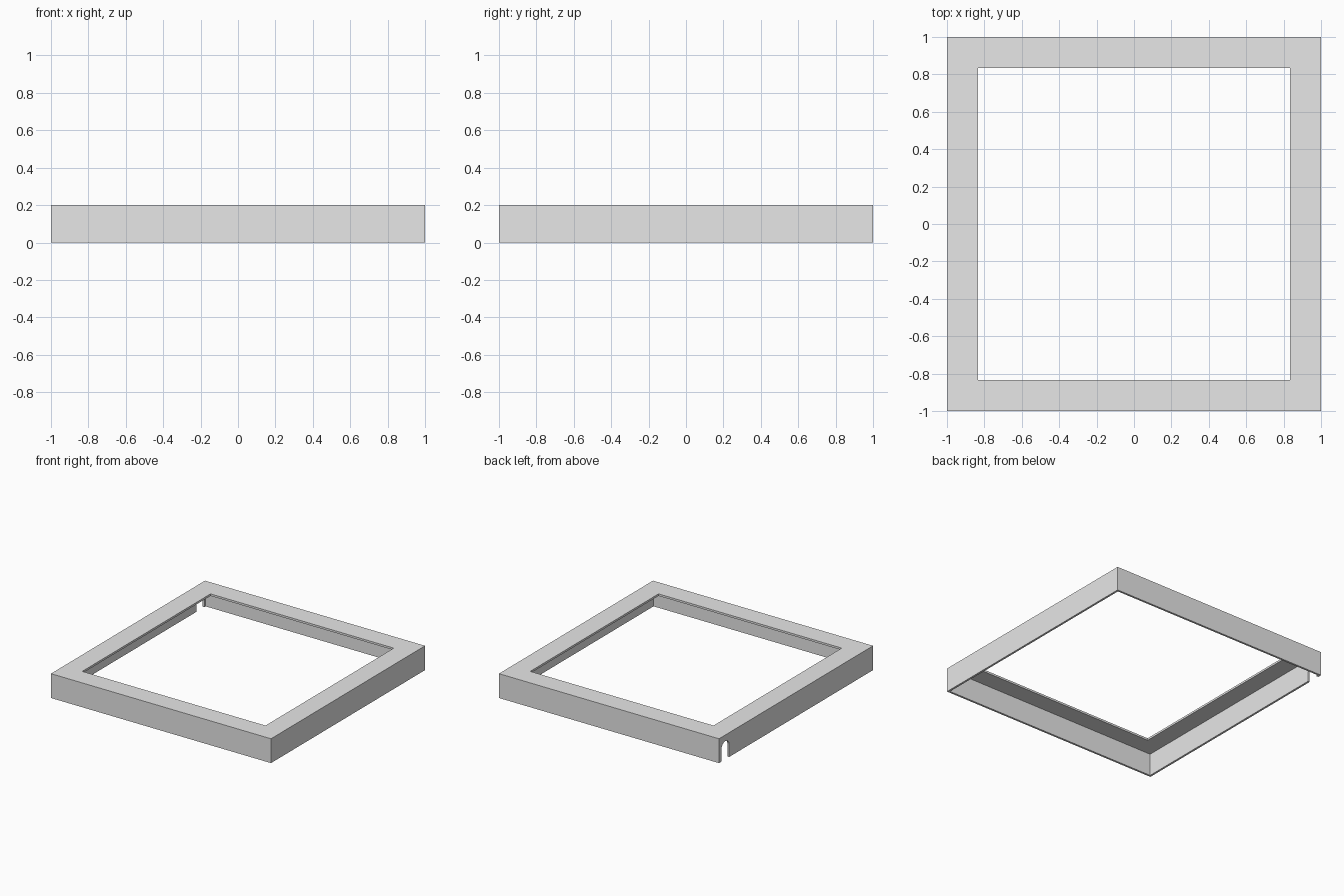
import bpy
import bmesh
import math

default = bpy.data.objects.get("Cube")
if default:
    bpy.data.objects.remove(default, do_unlink=True)

HEIGHT = 0.2
WALL = 1 / 60       # sheet thickness of walls and top
OPENING = 0.833     # half width of the top opening


def make_object(name, bm):
    bmesh.ops.recalc_face_normals(bm, faces=bm.faces)
    mesh = bpy.data.meshes.new(name)
    bm.to_mesh(mesh)
    bm.free()
    obj = bpy.data.objects.new(name, mesh)
    bpy.context.scene.collection.objects.link(obj)
    return obj


# Plain grey material
grey = bpy.data.materials.new("light grey")
grey.use_nodes = True
colour = (0.8, 0.8, 0.8, 1)
grey.diffuse_color = colour
grey.node_tree.nodes["Principled BSDF"].inputs["Base Color"].default_value = colour

# Square frame: an L-shaped section carried round the four corners
inner = 1 - WALL
under = HEIGHT - WALL
section = [(1, 0), (1, HEIGHT), (OPENING, HEIGHT),
           (OPENING, under), (inner, under), (inner, 0)]
corners = [(-1, -1), (1, -1), (1, 1), (-1, 1)]
bm = bmesh.new()
rings = [[bm.verts.new((sx * r, sy * r, z)) for sx, sy in corners]
         for r, z in section]
for i, ring in enumerate(rings):
    following = rings[(i + 1) % len(rings)]
    for j in range(4):
        k = (j + 1) % 4
        bm.faces.new((ring[j], ring[k], following[k], following[j]))
frame = make_object("frame_cover", bm)
frame.data.materials.append(grey)

# Arched cable notch through one side wall, near the back corner
radius, centre_y, spring_z = 0.05, 0.917, 0.1
arch = [(centre_y + radius, -0.1)]
for i in range(25):
    a = math.pi * i / 24
    arch.append((centre_y + radius * math.cos(a), spring_z + radius * math.sin(a)))
arch.append((centre_y - radius, -0.1))
bm = bmesh.new()
face = bm.faces.new([bm.verts.new((-1.05, y, z)) for y, z in arch])
swept = bmesh.ops.extrude_face_region(bm, geom=[face])
bmesh.ops.translate(bm, vec=(0.1, 0, 0),
                    verts=[v for v in swept["geom"] if isinstance(v, bmesh.types.BMVert)])
cutter = make_object("notch_cutter", bm)
cutter.data.materials.append(grey)
cutter.hide_render = True

# Cut the notch, then drop the cutter
cut = frame.modifiers.new("notch", 'BOOLEAN')
cut.operation = 'DIFFERENCE'
cut.solver = 'EXACT'
cut.object = cutter
bpy.context.view_layer.objects.active = frame
frame.select_set(True)
bpy.ops.object.modifier_apply(modifier=cut.name)
bpy.data.objects.remove(cutter, do_unlink=True)
bpy.ops.object.shade_smooth_by_angle(angle=math.radians(30))
